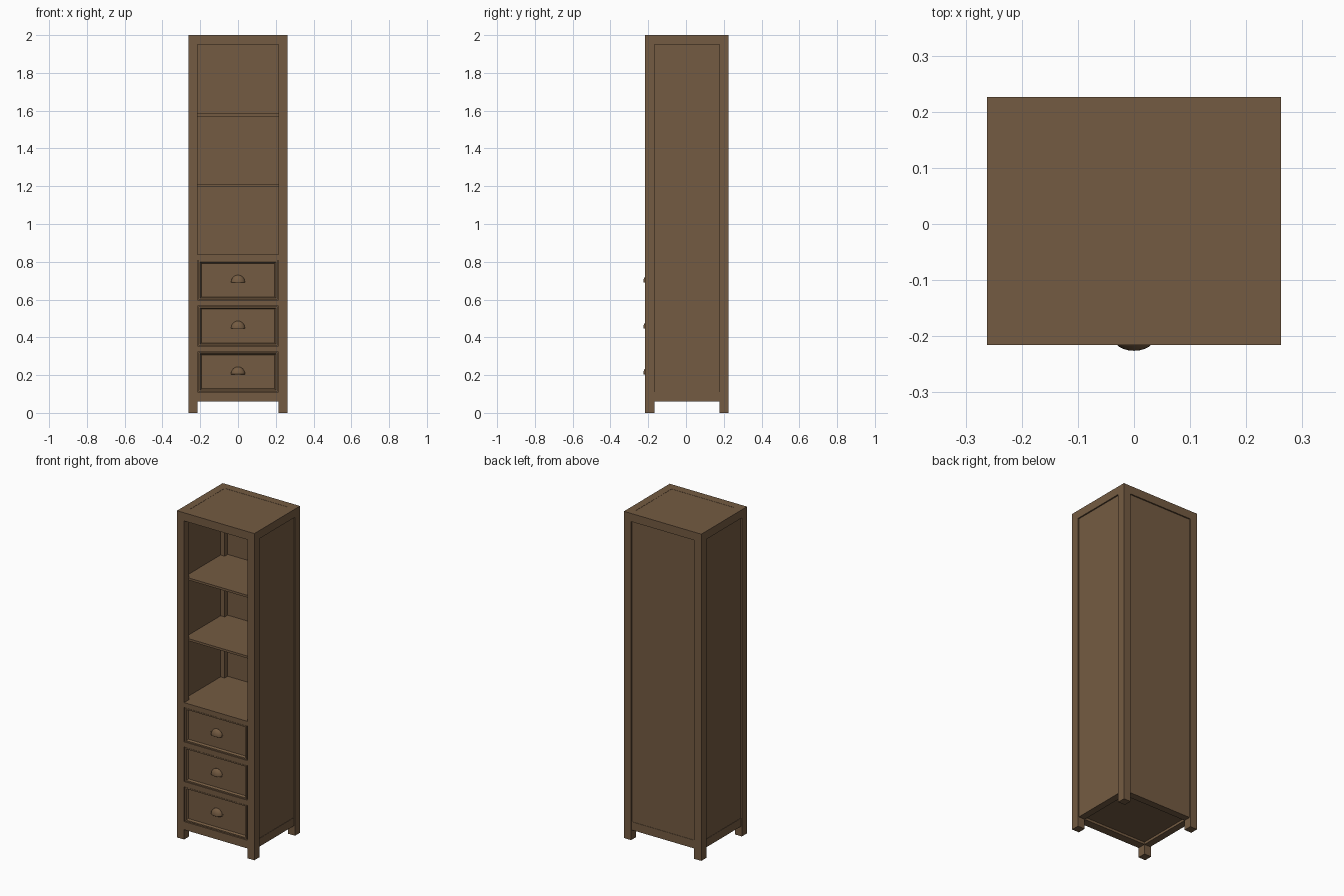
import bpy, bmesh, math
from mathutils import Vector

if "Cube" in bpy.data.objects:
    bpy.data.objects.remove(bpy.data.objects["Cube"])

wood = bpy.data.materials.new("brown wood")
wood.diffuse_color = (0.175, 0.105, 0.054, 1)
wood.use_nodes = True
wood.node_tree.nodes["Principled BSDF"].inputs["Base Color"].default_value = wood.diffuse_color

X, XI = 0.262, 0.214              # outer and inner half width
YF, YFI = -0.216, -0.166          # front post
YB, YBI = 0.226, 0.177            # back post
TOP, TOPI, LOW, LOWI = 2.0, 1.95, 0.06, 0.11


def finish(name, bm):
    bmesh.ops.recalc_face_normals(bm, faces=bm.faces)
    me = bpy.data.meshes.new(name)
    bm.to_mesh(me)
    bm.free()
    ob = bpy.data.objects.new(name, me)
    me.materials.append(wood)
    bpy.context.collection.objects.link(ob)
    return ob


def box_bm(x0, x1, y0, y1, z0, z1):
    bm = bmesh.new()
    bmesh.ops.create_cube(bm, size=1)
    for v in bm.verts:
        v.co = Vector((x1 if v.co.x > 0 else x0,
                       y1 if v.co.y > 0 else y0,
                       z1 if v.co.z > 0 else z0))
    return bm


def box(name, *dims):
    return finish(name, box_bm(*dims))


# Posts, side rails and side panels, mirrored left and right
for s, side in ((-1, "left"), (1, "right")):
    def sbox(name, a, b, *rest):
        box(side + "_" + name, min(s * a, s * b), max(s * a, s * b), *rest)
    sbox("front_post", XI, X, YF, YFI, 0, TOP)
    sbox("back_post", XI, X, YBI, YB, 0, TOP)
    sbox("side_top_rail", XI, X, YFI, YBI, TOPI, TOP)
    sbox("side_bottom_rail", XI, X - 0.006, YFI, YBI, LOW, LOWI)
    sbox("side_panel", X - 0.02, X - 0.008, YFI - 0.01, YBI + 0.01, LOWI, TOPI)

# Front and back rails, back, top and bottom panels
box("front_top_rail", -XI, XI, YF, YFI, TOPI, TOP)
box("back_top_rail", -XI, XI, YBI, YB, TOPI, TOP)
box("front_bottom_rail", -XI, XI, YF, YFI, LOW, LOWI)
box("back_bottom_rail", -XI, XI, YBI, YB - 0.006, LOW, LOWI)
box("back_panel", -XI - 0.01, XI + 0.01, YB - 0.02, YB - 0.008, LOWI, TOPI)
box("top_panel", -XI, XI, YFI, YBI, TOP - 0.02, TOP - 0.001)
box("bottom_panel", -XI, XI, YFI, YBI, 0.075, 0.09)

# Rails between the drawers, deck above them, and the open shelves
for i, (z0, z1) in enumerate(((0.323, 0.355), (0.566, 0.598), (0.808, 0.838))):
    box(f"drawer_rail_{i + 1}", -XI, XI, YF, YFI, z0, z1)
box("deck", -X + 0.015, X - 0.015, YFI, YB - 0.015, 0.822, 0.838)
for i, z in enumerate((1.212, 1.584)):
    box(f"shelf_{i + 1}", -X + 0.015, X - 0.015, YFI - 0.005, YB - 0.015, z - 0.014, z)


# Drawer front with a bevelled sunken field, and a box behind it
def drawer(n, z0, z1):
    bm = box_bm(-0.208, 0.208, YF + 0.002, YF + 0.03, z0, z1)
    bm.normal_update()
    face = min(bm.faces, key=lambda f: f.calc_center_median().y)
    bmesh.ops.inset_region(bm, faces=[face], thickness=0.011)
    bmesh.ops.inset_region(bm, faces=[face], thickness=0.009)
    for v in face.verts:
        v.co.y += 0.012
    finish(f"drawer_front_{n}", bm)
    box(f"drawer_box_{n}", -0.2, 0.2, YF + 0.03, YBI - 0.01, z0 + 0.01, z1 - 0.02)


# Cup pull: quarter of an ellipsoid hollowed from below, with a flange
def pull(n, z):
    bm = bmesh.new()
    bmesh.ops.create_uvsphere(bm, u_segments=24, v_segments=16, radius=1)
    for no in ((0, 1, 0), (0, 0, -1)):
        bmesh.ops.bisect_plane(bm, geom=bm.verts[:] + bm.edges[:] + bm.faces[:],
                               plane_co=(0, 0, 0), plane_no=no, clear_outer=True)
    for v in bm.verts:
        v.co = Vector((v.co.x * 0.037, v.co.y * 0.024 + YF + 0.014, v.co.z * 0.038 + z))
    ob = finish(f"cup_pull_{n}", bm)
    m = ob.modifiers.new("thickness", 'SOLIDIFY')
    m.thickness = 0.002
    m.offset = -1
    bpy.context.view_layer.objects.active = ob
    ob.select_set(True)
    bpy.ops.object.shade_smooth_by_angle(angle=math.radians(40))
    ob.select_set(False)
    box(f"pull_flange_{n}", -0.044, 0.044, YF + 0.011, YF + 0.014, z, z + 0.009)


for n, (z0, z1) in enumerate(((0.114, 0.321), (0.357, 0.564), (0.6, 0.806))):
    drawer(n + 1, z0, z1)
    pull(n + 1, z0 + 0.092)
